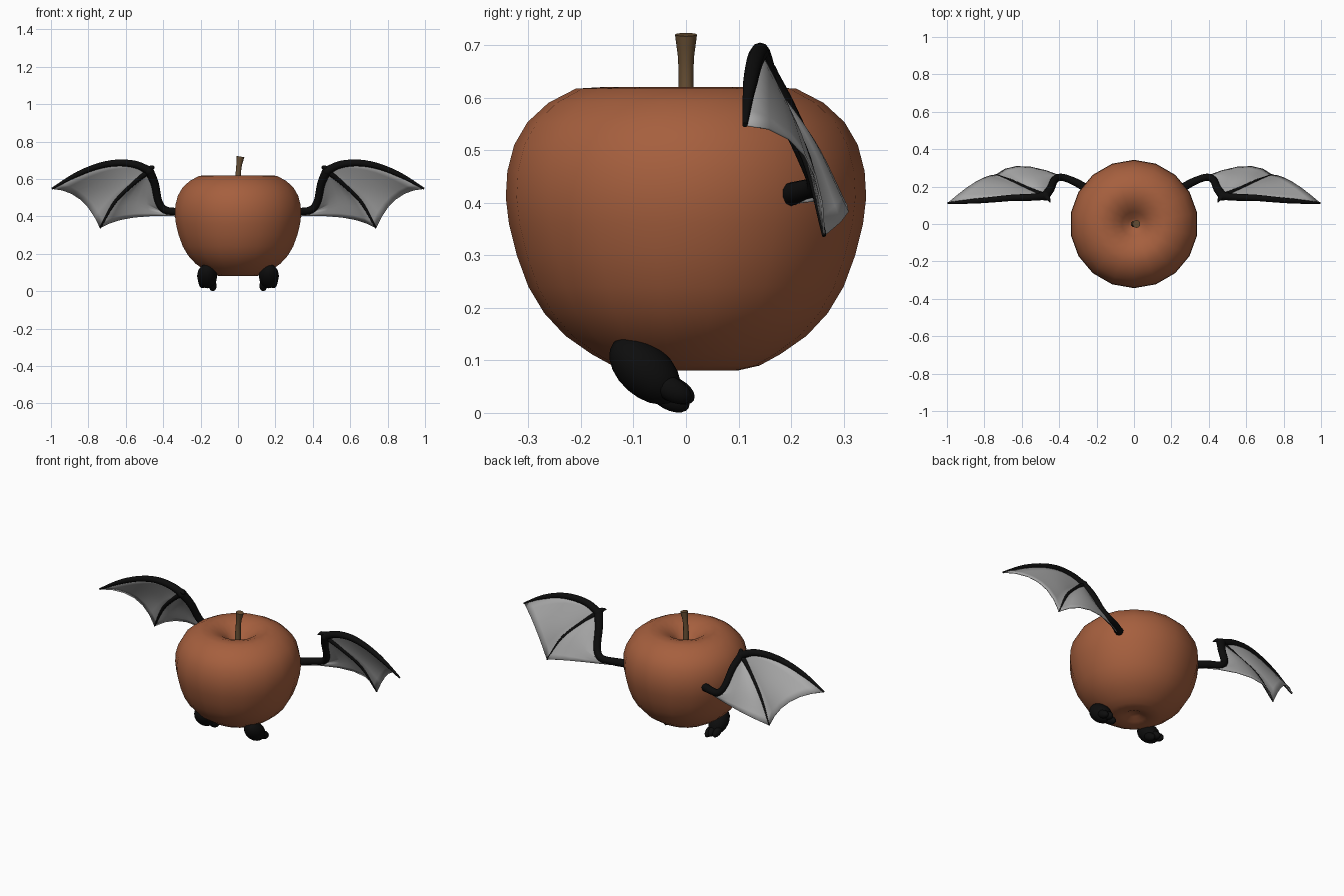
import bpy
import bmesh
from math import cos, sin, pi, radians
from mathutils import Vector, Matrix

if "Cube" in bpy.data.objects:
    bpy.data.objects.remove(bpy.data.objects["Cube"])


def material(name, rgb):
    mat = bpy.data.materials.new(name)
    mat.use_nodes = True
    mat.diffuse_color = (*rgb, 1)
    node = next(n for n in mat.node_tree.nodes if n.type == "BSDF_PRINCIPLED")
    node.inputs["Base Color"].default_value = (*rgb, 1)
    return mat


SKIN = material("russet skin", (0.38, 0.115, 0.048))
BLACK = material("black", (0.004, 0.004, 0.004))
GRAY = material("gray membrane", (0.40, 0.40, 0.40))
BROWN = material("brown stem", (0.14, 0.08, 0.035))


def finish(name, bm, mat, angle=60, side=1):
    """Turn a bmesh into a smooth-shaded object, mirrored in x if side is -1."""
    bmesh.ops.scale(bm, vec=(side, 1, 1), verts=bm.verts)
    bmesh.ops.recalc_face_normals(bm, faces=bm.faces)
    mesh = bpy.data.meshes.new(name)
    bm.to_mesh(mesh)
    bm.free()
    mesh.materials.append(mat)
    obj = bpy.data.objects.new(name, mesh)
    bpy.context.collection.objects.link(obj)
    bpy.ops.object.select_all(action="DESELECT")
    obj.select_set(True)
    bpy.context.view_layer.objects.active = obj
    bpy.ops.object.shade_smooth_by_angle(angle=radians(angle))
    return obj


def smooth_path(points, n):
    """Sample n + 1 places on a Catmull-Rom curve through the points."""
    p = [Vector(q) for q in points]
    p = [2 * p[0] - p[1]] + p + [2 * p[-1] - p[-2]]
    out = []
    for k in range(n + 1):
        u = k / n * (len(p) - 3)
        i = min(int(u), len(p) - 4)
        t = u - i
        a, b, c, d = p[i:i + 4]
        out.append(0.5 * (2 * b + (c - a) * t + (2 * a - 5 * b + 4 * c - d) * t ** 2
                          + (3 * b - a - 3 * c + d) * t ** 3))
    return out


def bridge(bm, rows, closed):
    for lo, hi in zip(rows, rows[1:]):
        count = len(lo)
        for j in range(count if closed else count - 1):
            k = (j + 1) % count
            bm.faces.new((lo[j], lo[k], hi[k], hi[j]))


def tube(bm, path, radii, sides=10):
    """Sweep a circle with interpolated radii along a path."""
    rows, last = [], len(path) - 1
    for i, p in enumerate(path):
        tangent = path[min(i + 1, last)] - path[max(i - 1, 0)]
        u = i / last * (len(radii) - 1)
        k = min(int(u), len(radii) - 2)
        r = radii[k] + (radii[k + 1] - radii[k]) * (u - k)
        a = tangent.cross(Vector((0, 1, 0.01))).normalized()
        b = tangent.cross(a).normalized()
        rows.append([bm.verts.new(p + r * (a * cos(t) + b * sin(t)))
                     for t in (2 * pi * j / sides for j in range(sides))])
    bridge(bm, rows, True)
    bm.faces.new(rows[0])
    bm.faces.new(rows[-1])


# Fruit body: lathed profile with a dimple at each end
PROFILE = [(0.03, 0.535), (0.065, 0.572), (0.11, 0.604), (0.16, 0.62), (0.21, 0.617),
           (0.262, 0.59), (0.302, 0.553), (0.327, 0.51), (0.34, 0.46), (0.343, 0.41),
           (0.337, 0.36), (0.322, 0.3), (0.3, 0.24), (0.27, 0.19), (0.23, 0.147),
           (0.18, 0.112), (0.14, 0.09), (0.1, 0.081), (0.06, 0.09), (0.03, 0.105)]
SIDES = 18
body = bmesh.new()
rings = [[body.verts.new((r * sin(2 * pi * j / SIDES), r * cos(2 * pi * j / SIDES), z))
          for j in range(SIDES)] for r, z in PROFILE]
bridge(body, rings, True)
for ring, tip in ((rings[0], 0.525), (rings[-1], 0.112)):
    centre = body.verts.new((0, 0, tip))
    for j in range(SIDES):
        body.faces.new((ring[j], ring[(j + 1) % SIDES], centre))
finish("fruit_body", body, SKIN)

# Stem: slightly bent and flared at the top
stem = bmesh.new()
tube(stem, smooth_path([(0, 0, 0.51), (0, 0, 0.6), (0.004, 0, 0.66), (0.013, 0, 0.72)], 8),
     [0.018, 0.016, 0.014, 0.015, 0.021], 12)
finish("stem", stem, BROWN, 45)

# Wing bones, for the left side
WRIST = (0.475, 0.15, 0.645)
ARM = [WRIST, (0.445, 0.19, 0.575), (0.425, 0.235, 0.48), (0.39, 0.25, 0.435),
       (0.33, 0.232, 0.425), (0.26, 0.195, 0.415)]
LEADING = [WRIST, (0.55, 0.143, 0.678), (0.65, 0.14, 0.686), (0.76, 0.13, 0.665),
           (0.88, 0.12, 0.615), (0.995, 0.112, 0.548)]
MIDDLE = [WRIST, (0.56, 0.185, 0.575), (0.66, 0.232, 0.475), (0.738, 0.263, 0.337)]
CLAW = [(0.475, 0.15, 0.65), (0.458, 0.135, 0.662), (0.447, 0.115, 0.66)]

# Lines down the middle of each membrane panel, ending at the scallops
OUTER_FOLD = [WRIST, (0.66, 0.19, 0.592), (0.845, 0.225, 0.492)]
INNER_FOLD = [WRIST, (0.525, 0.242, 0.52), (0.555, 0.305, 0.395)]
LOWER_ARM = [(x, y, z - 0.018) for x, y, z in ARM]


def membrane(panels, steps=12, across=6):
    bm = bmesh.new()
    for rails in panels:
        first, fold, last = (smooth_path(rail, steps) for rail in rails)
        rows = []
        for a, m, b in zip(first, fold, last):
            row = []
            for j in range(across + 1):
                s = j / across
                row.append(bm.verts.new(a * (1 - s) * (1 - 2 * s) + m * 4 * s * (1 - s)
                                        + b * s * (2 * s - 1)))
            rows.append(row)
        bridge(bm, rows, False)
    bmesh.ops.remove_doubles(bm, verts=bm.verts, dist=0.0005)
    return bm


def ellipsoid(bm, centre, size, tilt, yaw=0):
    turn = Matrix.Rotation(radians(yaw), 4, "Z") @ Matrix.Rotation(radians(tilt), 4, "X")
    bmesh.ops.create_uvsphere(bm, u_segments=16, v_segments=10, radius=1,
                              matrix=Matrix.Translation(centre) @ turn
                              @ Matrix.Diagonal((*size, 1)))


for label, side in (("left", 1), ("right", -1)):
    bones = bmesh.new()
    tube(bones, smooth_path(ARM, 20), [0.024, 0.021, 0.02, 0.02, 0.023])
    tube(bones, smooth_path(LEADING, 20), [0.022, 0.019, 0.017, 0.014, 0.005])
    tube(bones, smooth_path(MIDDLE, 14), [0.016, 0.011, 0.009, 0.004])
    tube(bones, smooth_path(CLAW, 6), [0.018, 0.012, 0.002])
    ellipsoid(bones, WRIST, (0.025, 0.025, 0.025), 0)
    finish(label + "_wing_bones", bones, BLACK, side=side)

    skin = membrane([(LEADING, OUTER_FOLD, MIDDLE), (MIDDLE, INNER_FOLD, LOWER_ARM)])
    wing = finish(label + "_wing_membrane", skin, GRAY, side=side)
    thick = wing.modifiers.new("thickness", "SOLIDIFY")
    thick.thickness = 0.004
    thick.offset = 0

    # Foot: tilted pad with three toes at its low end
    foot = bmesh.new()
    ellipsoid(foot, (0.165, -0.078, 0.081), (0.054, 0.08, 0.05), -42)
    for x, y, z in ((0.135, -0.032, 0.029), (0.163, -0.022, 0.044), (0.19, -0.028, 0.045)):
        ellipsoid(foot, (x, y, z), (0.021, 0.042, 0.023), -28)
    finish(label + "_foot", foot, BLACK, side=side)
